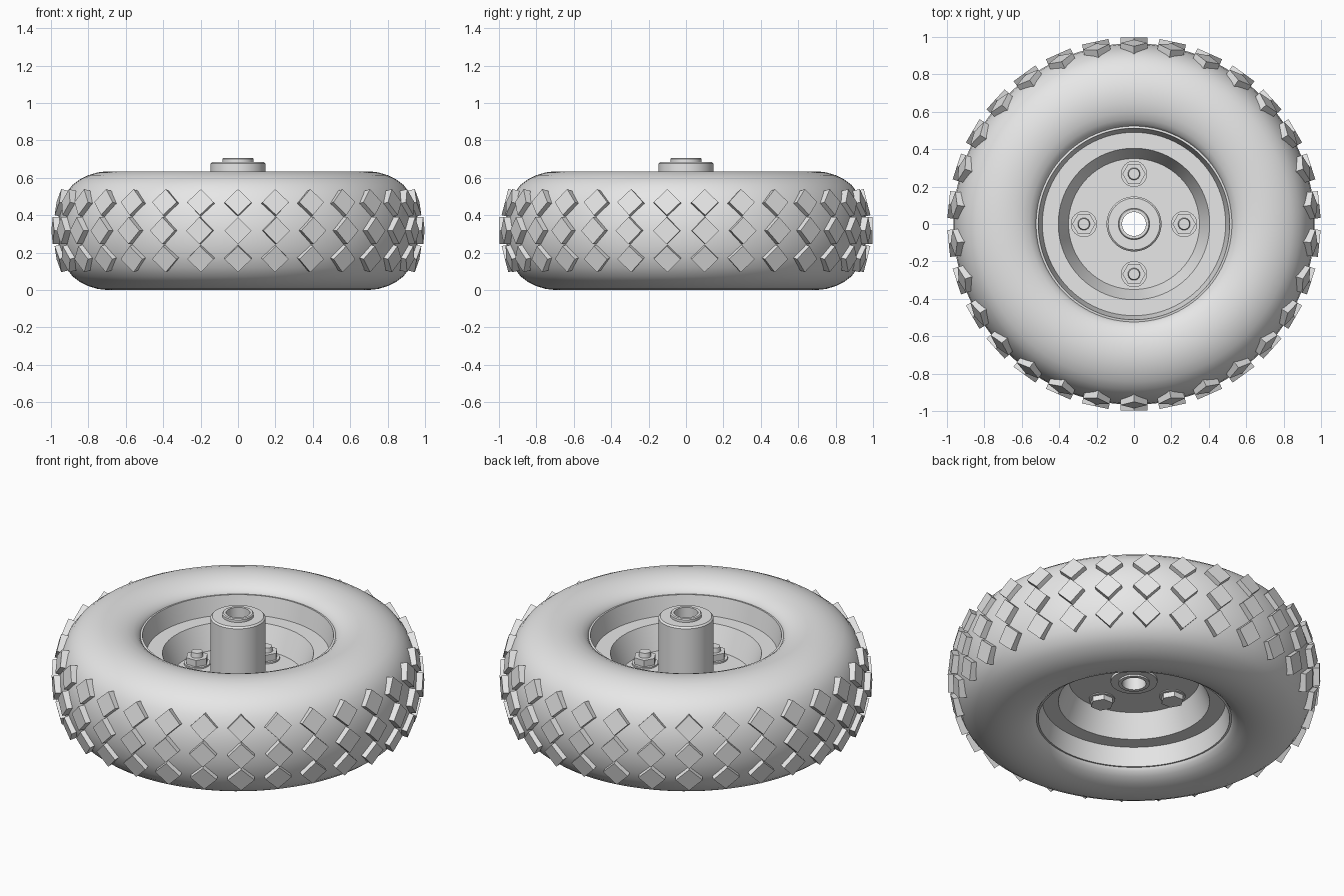
import bpy, bmesh, math
from mathutils import Matrix

if "Cube" in bpy.data.objects:
    bpy.data.objects.remove(bpy.data.objects["Cube"], do_unlink=True)

MID = 0.3175  # mid height of the tire

grey = bpy.data.materials.new("light_grey")
grey.use_nodes = True
grey.diffuse_color = (0.8, 0.8, 0.8, 1)
grey.node_tree.nodes["Principled BSDF"].inputs["Base Color"].default_value = (0.8, 0.8, 0.8, 1)


def finish(name, bm, smooth=None):
    bmesh.ops.recalc_face_normals(bm, faces=bm.faces)
    mesh = bpy.data.meshes.new(name)
    bm.to_mesh(mesh)
    bm.free()
    mesh.materials.append(grey)
    ob = bpy.data.objects.new(name, mesh)
    bpy.context.collection.objects.link(ob)
    if smooth:
        bpy.ops.object.select_all(action='DESELECT')
        ob.select_set(True)
        bpy.context.view_layer.objects.active = ob
        bpy.ops.object.shade_smooth_by_angle(angle=math.radians(smooth))
    return ob


def lathe(name, profile, segments=96, smooth=30):
    """Revolve a closed (radius, z) profile about the z axis."""
    bm = bmesh.new()
    rings = []
    for i in range(segments):
        a = math.tau * i / segments
        rings.append([bm.verts.new((r * math.cos(a), r * math.sin(a), z)) for r, z in profile])
    n = len(profile)
    for i in range(segments):
        p, q = rings[i], rings[(i + 1) % segments]
        for j in range(n):
            k = (j + 1) % n
            bm.faces.new((p[j], q[j], q[k], p[k]))
    return finish(name, bm, smooth)


def mirrored(half):
    """Add the reflection of a half profile about the mid height."""
    return half + [(r, 2 * MID - z) for r, z in reversed(half) if abs(z - MID) > 1e-5]


# Tire: rounded balloon section with a dished sidewall
lathe("tire", mirrored([
    (0.52, 0.565), (0.535, 0.587), (0.56, 0.606), (0.60, 0.623), (0.65, 0.633), (0.70, 0.635),
    (0.75, 0.629), (0.80, 0.614), (0.845, 0.592), (0.885, 0.562), (0.92, 0.515),
    (0.945, 0.455), (0.96, 0.39), (0.966, MID)]), smooth=40)

# Rim: lip, step, cone and thin centre disc, alike on both sides
lathe("rim", mirrored([
    (0.524, 0.57), (0.512, 0.572), (0.49, 0.465), (0.405, 0.465), (0.35, 0.331), (0.10, 0.331)]))

# Hub tube, rising above the tire, and its inner bushing
lathe("hub", [(0.08, 0.685), (0.138, 0.685), (0.147, 0.676), (0.147, 0.315),
              (0.125, 0.315), (0.125, 0.29), (0.08, 0.29)], 64)
lathe("bushing", [(0.064, 0.705), (0.079, 0.705), (0.084, 0.70), (0.084, 0.28), (0.064, 0.28)], 48)

# Tread: three rows of diamond blocks, outer rows leaning with the tire
bm = bmesh.new()
depth, side, count = 0.05, 0.102, 30
for radius, z, lean in ((0.968, 0.47, 0.25), (0.996, MID, 0), (0.968, 0.165, -0.25)):
    for i in range(count):
        m = (Matrix.Rotation(math.pi / 2 + math.tau * i / count, 4, 'Z')
             @ Matrix.Translation((radius, 0, z))
             @ Matrix.Rotation(-lean, 4, 'Y')
             @ Matrix.Translation((-depth / 2, 0, 0))
             @ Matrix.Rotation(math.pi / 4, 4, 'X')
             @ Matrix.Diagonal((depth, side, side, 1)))
        bmesh.ops.create_cube(bm, size=1, matrix=m)
finish("tread_blocks", bm)


def prism(bm, x, y, low, high, radius, sides, top=None):
    spin = Matrix.Rotation(math.pi / 2, 4, 'Z')
    bmesh.ops.create_cone(bm, cap_ends=True, segments=sides, radius1=radius,
                          radius2=top or radius, depth=high - low,
                          matrix=Matrix.Translation((x, y, (low + high) / 2)) @ spin)


# Bolts: head under the disc, washer, nut and threaded end above it
for i, name in enumerate(("left", "back", "right", "front")):
    a = math.pi / 2 * i
    x, y = 0.268 * math.cos(a), 0.268 * math.sin(a)
    bm = bmesh.new()
    prism(bm, x, y, 0.325, 0.340, 0.070, 32)
    prism(bm, x, y, 0.335, 0.378, 0.062, 6)
    prism(bm, x, y, 0.370, 0.405, 0.034, 24, 0.029)
    prism(bm, x, y, 0.298, 0.310, 0.070, 32)
    prism(bm, x, y, 0.268, 0.300, 0.062, 6)
    finish("bolt_" + name, bm, 30)
